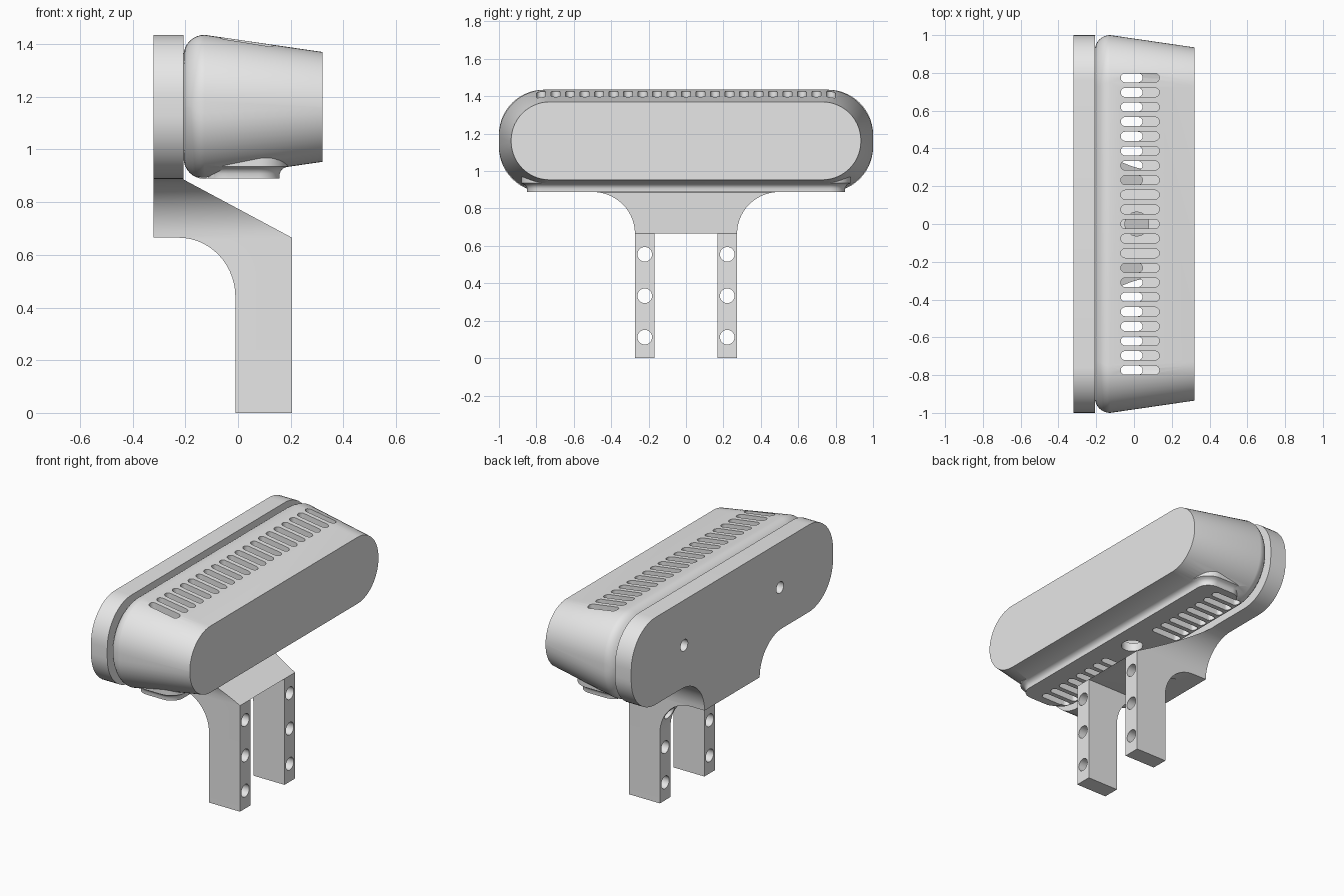
import bpy, bmesh
from math import pi, sin, cos

old = bpy.data.objects.get("Cube")
if old:
    bpy.data.objects.remove(old, do_unlink=True)

grey = bpy.data.materials.new("plain grey")
grey.use_nodes = True
grey.diffuse_color = (0.8, 0.8, 0.8, 1)
grey.node_tree.nodes["Principled BSDF"].inputs["Base Color"].default_value = (0.8, 0.8, 0.8, 1)

PLACE = {"x": lambda a, b, t: (t, a, b),
         "y": lambda a, b, t: (a, t, b),
         "z": lambda a, b, t: (a, b, t)}


def arc(ca, cb, ra, rb, start, end, n=14):
    """Points on an elliptical arc."""
    angles = [start + (end - start) * i / n for i in range(n + 1)]
    return [(ca + ra * cos(t), cb + rb * sin(t)) for t in angles]


def rounded(ca, cb, ha, hb, r):
    """Rounded rectangle outline from centre, half sizes and corner radius."""
    pts = []
    for i, (sa, sb) in enumerate(((1, 1), (-1, 1), (-1, -1), (1, -1))):
        pts += arc(ca + sa * (ha - r), cb + sb * (hb - r), r, r, i * pi / 2, (i + 1) * pi / 2)
    return pts


def loft(bm, axis, sections):
    """Closed solid through (outline, position) sections along an axis."""
    rings = [[bm.verts.new(PLACE[axis](a, b, t)) for a, b in pts] for pts, t in sections]
    n = len(rings[0])
    for low, high in zip(rings, rings[1:]):
        for i in range(n):
            j = (i + 1) % n
            bm.faces.new((low[i], low[j], high[j], high[i]))
    bm.faces.new(rings[0][::-1])
    bm.faces.new(rings[-1])


def prism(bm, axis, pts, start, end):
    loft(bm, axis, [(pts, start), (pts, end)])


def finish(name, bm):
    bmesh.ops.remove_doubles(bm, verts=bm.verts, dist=0.00001)
    bmesh.ops.recalc_face_normals(bm, faces=bm.faces)
    mesh = bpy.data.meshes.new(name)
    bm.to_mesh(mesh)
    bm.free()
    mesh.materials.append(grey)
    ob = bpy.data.objects.new(name, mesh)
    bpy.context.collection.objects.link(ob)
    return ob


def combine(ob, other, operation):
    """Apply a boolean and remove the helper."""
    mod = ob.modifiers.new(operation, "BOOLEAN")
    mod.operation, mod.object, mod.solver = operation, other, "EXACT"
    bpy.context.view_layer.objects.active = ob
    bpy.ops.object.modifier_apply(modifier=mod.name)
    bpy.data.objects.remove(other, do_unlink=True)


def smooth(ob):
    bpy.ops.object.select_all(action="DESELECT")
    ob.select_set(True)
    bpy.context.view_layer.objects.active = ob
    bpy.ops.object.shade_smooth_by_angle(angle=0.5)


MID = 1.1615      # centre height of the head
HALF = 0.2735     # half height of the head


def head_outline(inset):
    h = HALF - inset
    return rounded(0, MID, 1 - inset, h, min(0.25, h - 0.002))


# Housing: rounded rear edge, then a taper to the flat face
bm = bmesh.new()
sections = []
for i in range(9):
    t = i / 8 * pi / 2
    sections.append((head_outline(0.08 * (1 - sin(t))), -0.127 - 0.08 * cos(t)))
sections.append((head_outline(0.065), 0.32))
loft(bm, "x", sections)
housing = finish("housing", bm)

# Flat pad under the housing, flaring into it
bm = bmesh.new()
pad = []
for z, flare in ((0.889, 0), (0.908, 0), (0.919, 0.005), (0.928, 0.013), (0.935, 0.03), (0.99, 0.03)):
    pad.append((rounded(0.02, 0, 0.138 + flare, 0.85 + flare, 0.08 + flare), z))
loft(bm, "z", pad)
combine(housing, finish("pad", bm), "UNION")

# Hollow interior
bm = bmesh.new()
loft(bm, "x", [(head_outline(0.06), -0.17), (head_outline(0.04), -0.12), (head_outline(0.1), 0.28)])
combine(housing, finish("cavity", bm), "DIFFERENCE")

# Vent slots above and below, and the cable hole
bm = bmesh.new()
for i in range(-10, 11):
    y = i * 0.0774
    prism(bm, "z", rounded(0.032, y, 0.102, 0.024, 0.0235), 1.3, 1.5)
    if abs(i) > 2:
        prism(bm, "z", rounded(-0.055, y, 0.1, 0.024, 0.0235), 0.8, 1.02)
prism(bm, "z", rounded(0.015, 0, 0.063, 0.063, 0.063), 0.8, 1.02)
combine(housing, finish("vent_cutter", bm), "DIFFERENCE")
smooth(housing)

# Back plate
bm = bmesh.new()
prism(bm, "x", rounded(0, MID, 1, HALF, 0.24), -0.32, -0.207)
bracket = finish("mounting_bracket", bm)

# Neck: sloped side profile limited by a flared front profile
bm = bmesh.new()
prism(bm, "y", [(-0.32, 0.665), (0.205, 0.665), (-0.207, 0.886), (-0.207, 0.95), (-0.32, 0.95)], -0.6, 0.6)
neck = finish("neck", bm)
bm = bmesh.new()
right = arc(0.498, 0.665, 0.225, 0.223, pi, pi / 2)
outline = right + [(0.498, 1), (-0.498, 1)] + [(-a, b) for a, b in reversed(right)]
prism(bm, "x", outline, -0.5, 0.5)
combine(neck, finish("flare", bm), "INTERSECT")
combine(bracket, neck, "UNION")

# Pair of legs with a curved rear gusset
for side in (-1, 1):
    bm = bmesh.new()
    profile = [(-0.01, 0), (0.205, 0), (0.205, 0.665)] + arc(-0.225, 0.44, 0.215, 0.225, pi / 2, 0)
    prism(bm, "y", profile, side * 0.168, side * 0.273)
    combine(bracket, finish("leg", bm), "UNION")

# Bolt holes in the legs and screw holes in the plate
bm = bmesh.new()
for side in (-1, 1):
    for z in (0.112, 0.333, 0.555):
        prism(bm, "x", rounded(side * 0.2205, z, 0.039, 0.039, 0.039), -0.5, 0.5)
    prism(bm, "x", rounded(side * 0.475, MID - 0.01, 0.036, 0.036, 0.036), -0.5, -0.1)
combine(bracket, finish("hole_cutter", bm), "DIFFERENCE")
smooth(bracket)
